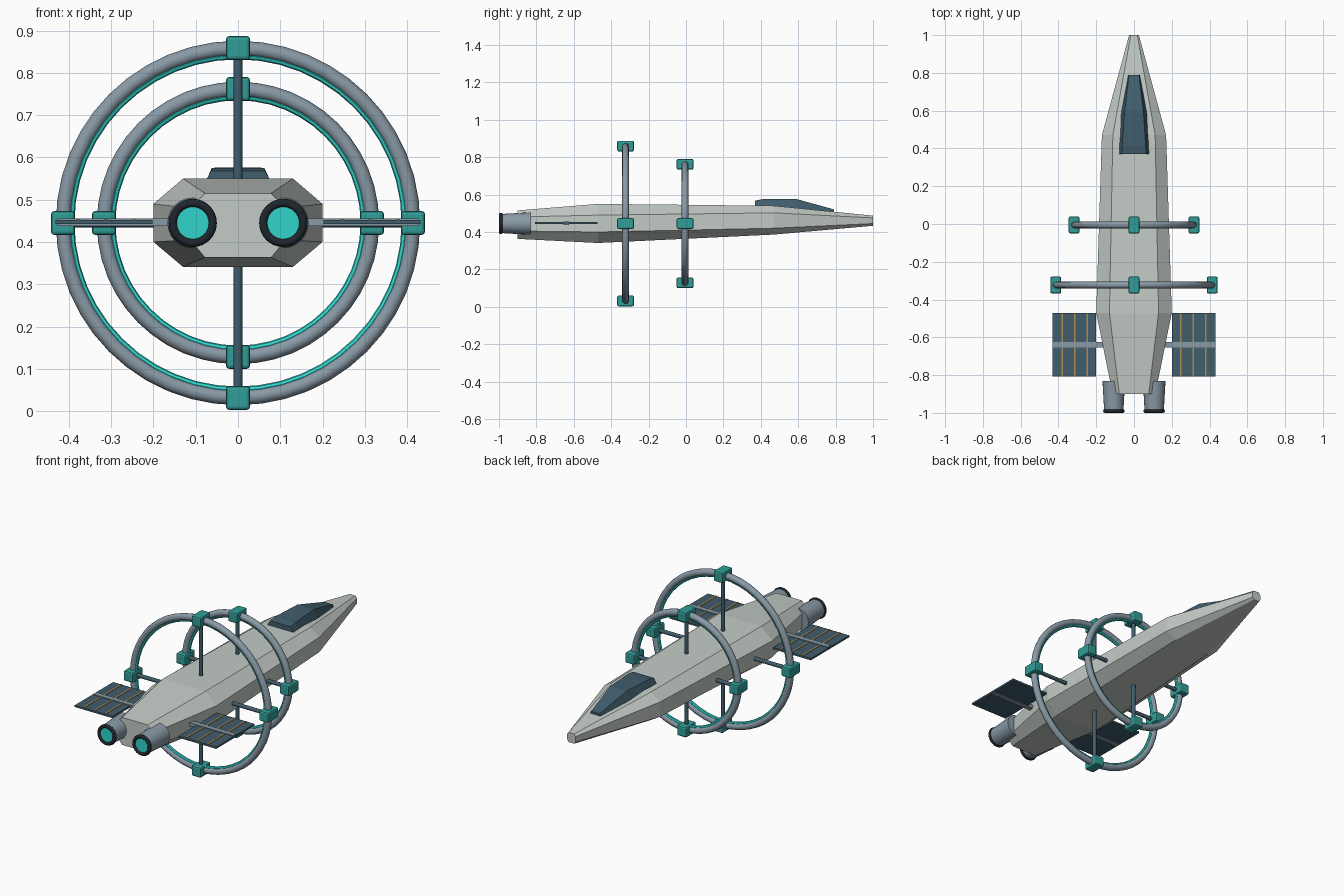
import bpy, bmesh, math
from mathutils import Vector

if "Cube" in bpy.data.objects:
    bpy.data.objects.remove(bpy.data.objects["Cube"])

AXIS_Z = 0.445  # height of the ship's long axis


def mat(name, rgb):
    m = bpy.data.materials.new(name)
    m.diffuse_color = (*rgb, 1)
    m.use_nodes = True
    m.node_tree.nodes["Principled BSDF"].inputs["Base Color"].default_value = m.diffuse_color
    return m


HULL = mat("pale hull grey", (0.55, 0.60, 0.56))
STEEL = mat("blue steel", (0.25, 0.32, 0.38))
NAVY = mat("dark slate blue", (0.052, 0.112, 0.155))
TEAL = mat("teal", (0.03, 0.34, 0.31))
GLOW = mat("bright cyan glow", (0.03, 0.66, 0.60))
BLACK = mat("near black", (0.013, 0.019, 0.025))
GOLD = mat("gold line", (0.45, 0.27, 0.07))


def finish(ob, name, material, smooth=False):
    ob.name = name
    ob.data.materials.append(material)
    if smooth:
        bpy.ops.object.shade_smooth_by_angle(angle=math.radians(40))
    return ob


def loft(name, sections, material):
    """Skin a row of equal-length closed sections and cap both ends."""
    bm = bmesh.new()
    rings = [[bm.verts.new(p) for p in s] for s in sections]
    n = len(rings[0])
    for a, b in zip(rings, rings[1:]):
        for i in range(n):
            j = (i + 1) % n
            bm.faces.new((a[i], a[j], b[j], b[i]))
    bm.faces.new(rings[0])
    bm.faces.new(rings[-1])
    bmesh.ops.recalc_face_normals(bm, faces=bm.faces)
    me = bpy.data.meshes.new(name)
    bm.to_mesh(me)
    bm.free()
    ob = bpy.data.objects.new(name, me)
    bpy.context.collection.objects.link(ob)
    return finish(ob, name, material)


def box(name, loc, size, material, bevel=0):
    bpy.ops.mesh.primitive_cube_add(size=1, location=loc)
    ob = bpy.context.object
    ob.scale = size
    bpy.ops.object.transform_apply(location=False, rotation=False, scale=True)
    if bevel:
        mod = ob.modifiers.new("soft edges", 'BEVEL')
        mod.width, mod.segments = bevel, 2
    return finish(ob, name, material)


def cone(name, p0, p1, r0, r1, material, sides=24):
    p0, p1 = Vector(p0), Vector(p1)
    d = p1 - p0
    bpy.ops.mesh.primitive_cone_add(
        vertices=sides, radius1=r0, radius2=r1, depth=d.length,
        location=(p0 + p1) / 2, rotation=d.to_track_quat('Z', 'Y').to_euler())
    return finish(bpy.context.object, name, material, True)


def torus(name, loc, major, minor, material, seg=48, sides=12):
    bpy.ops.mesh.primitive_torus_add(
        major_radius=major, minor_radius=minor, major_segments=seg,
        minor_segments=sides, location=loc, rotation=(math.pi / 2, 0, 0))
    return finish(bpy.context.object, name, material, True)


# Hull: chamfered sections (y, half width, flat half width, z bottom, side low, side high, top)
def octagon(y, w, f, zb, zl, zh, zt):
    half = [(f, zb), (w, zl), (w, zh), (f, zt)]
    return [(x, y, z) for x, z in half] + [(-x, y, z) for x, z in reversed(half)]


loft("hull", [octagon(*s) for s in (
    (-0.90, 0.113, 0.078, 0.363, 0.405, 0.480, 0.515),
    (-0.47, 0.200, 0.130, 0.341, 0.400, 0.490, 0.550),
    (0.47, 0.170, 0.112, 0.386, 0.420, 0.502, 0.540),
    (1.00, 0.026, 0.017, 0.433, 0.445, 0.475, 0.487))], HULL)

# Canopy: tapered trapezoid sections (y, base half width, top half width, base z, top z)
loft("canopy", [[(-b, y, z0), (b, y, z0), (t, y, z1), (-t, y, z1)]
                for y, b, t, z0, z1 in (
    (0.37, 0.084, 0.064, 0.530, 0.568),
    (0.41, 0.082, 0.062, 0.530, 0.575),
    (0.59, 0.072, 0.050, 0.515, 0.576),
    (0.79, 0.034, 0.026, 0.495, 0.521))], NAVY)

# Two hoops, each with a glowing inner band, four nodes and four spokes
for label, y, radius in (("rear", -0.323, 0.414), ("middle", -0.005, 0.317)):
    torus(label + "_hoop", (0, y, AXIS_Z), radius - 0.001, 0.018, STEEL)
    torus(label + "_glow_band", (0, y, AXIS_Z), radius - 0.018, 0.009, GLOW, sides=8)
    for i in range(4):
        d = Vector((round(math.cos(i * math.pi / 2)), 0, round(math.sin(i * math.pi / 2))))
        c = Vector((0, y, AXIS_Z))
        box(f"{label}_node_{i}", c + d * radius, (0.057, 0.09, 0.057), TEAL, 0.008)
        cone(f"{label}_spoke_{i}", c + d * 0.07, c + d * radius, 0.0105, 0.0105, NAVY, 12)

for side, s in (("right", 1), ("left", -1)):
    # Solar wing with strut and gold dividing lines
    box(side + "_solar_panel", (s * 0.317, -0.64, 0.447), (0.23, 0.335, 0.010), NAVY)
    box(side + "_panel_strut", (s * 0.27, -0.64, 0.447), (0.315, 0.028, 0.018), STEEL)
    for k in range(3):
        box(f"{side}_panel_line_{k}", (s * (0.247 + 0.066 * k), -0.64, 0.4525),
            (0.008, 0.333, 0.004), GOLD)
    # Engine with dark nozzle lip and glowing disc
    x = s * 0.107
    cone(side + "_engine", (x, -0.83, AXIS_Z), (x, -0.988, AXIS_Z), 0.060, 0.051, STEEL)
    torus(side + "_nozzle_lip", (x, -0.990, AXIS_Z), 0.047, 0.010, BLACK, 32, 10)
    cone(side + "_engine_glow", (x, -0.98, AXIS_Z), (x, -0.993, AXIS_Z), 0.042, 0.042, GLOW, 32)
